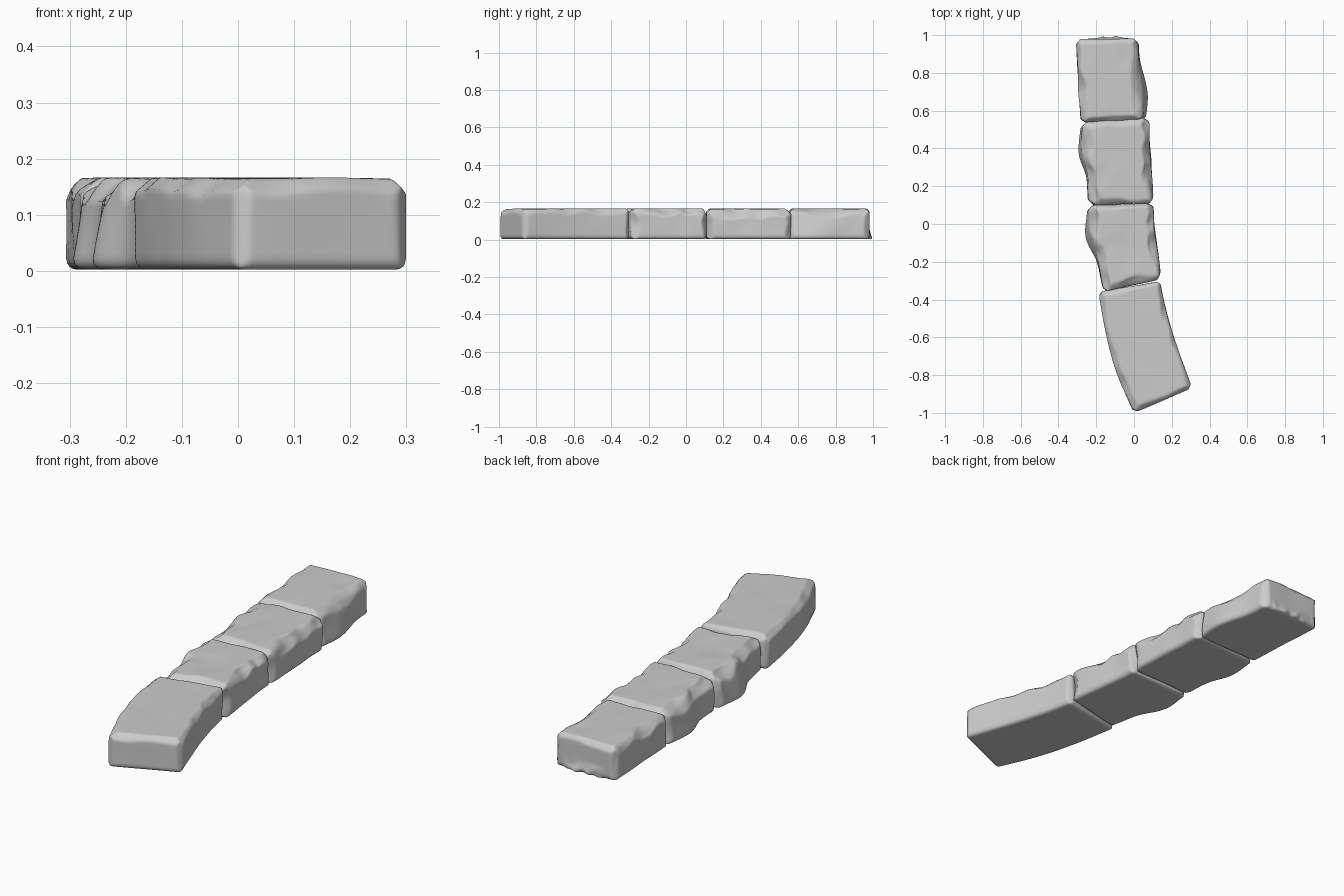
import bpy, bmesh
from mathutils import Vector, noise

if "Cube" in bpy.data.objects:
    bpy.data.objects.remove(bpy.data.objects["Cube"])

Z0, Z1 = 0.002, 0.166

# Each stone: left and right rails (front end to back end) at the base, and
# optional straighter rails at the top where the side is chipped away.
STONES = {
    "curved_end_stone": dict(
        left=[(0.0, -1.0), (-0.09, -0.79), (-0.148, -0.58), (-0.188, -0.36)],
        right=[(0.308, -0.868), (0.232, -0.66), (0.175, -0.476), (0.137, -0.303)],
        chip=0.008),
    "lower_middle_stone": dict(
        left=[(-0.165, -0.36), (-0.2, -0.2), (-0.258, -0.06), (-0.25, 0.097)],
        top_left=[(-0.155, -0.36), (-0.188, -0.2), (-0.218, -0.05), (-0.235, 0.097)],
        right=[(0.145, -0.29), (0.12, -0.1), (0.107, 0.0), (0.1, 0.11)],
        chip=0.018),
    "upper_middle_stone": dict(
        left=[(-0.243, 0.098), (-0.252, 0.24), (-0.295, 0.37), (-0.284, 0.54)],
        top_left=[(-0.235, 0.098), (-0.24, 0.24), (-0.262, 0.37), (-0.272, 0.54)],
        right=[(0.102, 0.112), (0.094, 0.28), (0.085, 0.42), (0.078, 0.563)],
        chip=0.018),
    "straight_end_stone": dict(
        left=[(-0.28, 0.535), (-0.292, 0.68), (-0.299, 0.83), (-0.308, 0.978)],
        right=[(0.062, 0.55), (0.074, 0.69), (0.036, 0.85), (0.024, 0.982)],
        top_right=[(0.05, 0.55), (0.03, 0.69), (0.024, 0.85), (0.02, 0.98)],
        chip=0.015),
}


def along(points, t):
    """Catmull-Rom point on a rail, t from 0 to 1."""
    p = [Vector(q) for q in points]
    p = [2 * p[0] - p[1]] + p + [2 * p[-1] - p[-2]]
    s = min(max(t, 0.0), 1.0) * (len(points) - 1)
    i = min(int(s), len(points) - 2)
    f = s - i
    a, b, c, d = p[i:i + 4]
    return 0.5 * (2 * b + (c - a) * f + (2 * a - 5 * b + 4 * c - d) * f ** 2
                  + (3 * b - a - 3 * c + d) * f ** 3)


def grid_box(half, counts):
    """Box surface with an even grid on every side."""
    bm = bmesh.new()
    for axis in range(3):
        a, b = (axis + 1) % 3, (axis + 2) % 3
        for sign in (-1, 1):
            rows = []
            for i in range(counts[a] + 1):
                row = []
                for j in range(counts[b] + 1):
                    co = Vector()
                    co[axis] = sign * half[axis]
                    co[a] = half[a] * (2 * i / counts[a] - 1)
                    co[b] = half[b] * (2 * j / counts[b] - 1)
                    row.append(bm.verts.new(co))
                rows.append(row)
            for i in range(counts[a]):
                for j in range(counts[b]):
                    q = [rows[i][j], rows[i + 1][j], rows[i + 1][j + 1], rows[i][j + 1]]
                    bm.faces.new(q if sign > 0 else q[::-1])
    bmesh.ops.remove_doubles(bm, verts=bm.verts, dist=1e-5)
    return bm


def build_stone(name, seed, left, right, chip, top_left=None, top_right=None):
    length = (along(left, 1) - along(left, 0)).length
    half = Vector((0.165, length / 2, (Z1 - Z0) / 2))
    bm = grid_box(half, (34, int(length * 100), 16))
    r = 0.02
    offset = Vector((seed * 7.3, seed * 3.1, seed * 5.7))
    for v in bm.verts:
        # rounded edges
        inner = Vector([max(-h + r, min(h - r, c)) for c, h in zip(v.co, half)])
        d = v.co - inner
        p = inner + d.normalized() * r

        # irregular chipped bevels along the upper edges and upright corners
        n1 = noise.noise(p * 9 + offset)
        for n, size in (((1, 0, 1), 1), ((-1, 0, 1), 1), ((0, 1, 1), .5), ((0, -1, 1), .5),
                        ((1, 1, 0), .5), ((-1, 1, 0), .5), ((1, -1, 0), .5), ((-1, -1, 0), .5)):
            n = Vector(n).normalized()
            reach = sum(abs(a) * h for a, h in zip(n, half))
            excess = n.dot(p) - (reach - 0.012 - chip * size * (0.8 + 1.6 * n1))
            if excess > 0:
                p -= n * excess * 0.9

        # bend between the rails
        u, t, w = [(c / h + 1) / 2 for c, h in zip(p, half)]
        blend = max(0.0, w) ** 1.3
        lp = along(left, t).lerp(along(top_left or left, t), blend)
        rp = along(right, t).lerp(along(top_right or right, t), blend)
        xy = lp.lerp(rp, u)

        # gentle hewn unevenness
        wob = noise.noise_vector(Vector((xy.x, xy.y, p.z)) * 7 + offset) * chip * 0.35
        z = Z0 + w * (Z1 - Z0) + min(0.0, wob.z * w)
        v.co = (xy.x + wob.x, xy.y + wob.y * 0.5, z)

        # broken lip at the foot of the far end
        if name == "straight_end_stone" and t > 0.97 and w < 0.35 and 0.2 < u < 0.85:
            v.co.y += 0.018 * (0.6 + noise.noise(v.co * 25)) * (1 - w / 0.35)
    bmesh.ops.recalc_face_normals(bm, faces=bm.faces)
    mesh = bpy.data.meshes.new(name)
    bm.to_mesh(mesh)
    bm.free()
    mesh.polygons.foreach_set("use_smooth", [True] * len(mesh.polygons))
    bpy.context.collection.objects.link(bpy.data.objects.new(name, mesh))


for k, (stone, spec) in enumerate(STONES.items()):
    build_stone(stone, k + 1, **spec)
